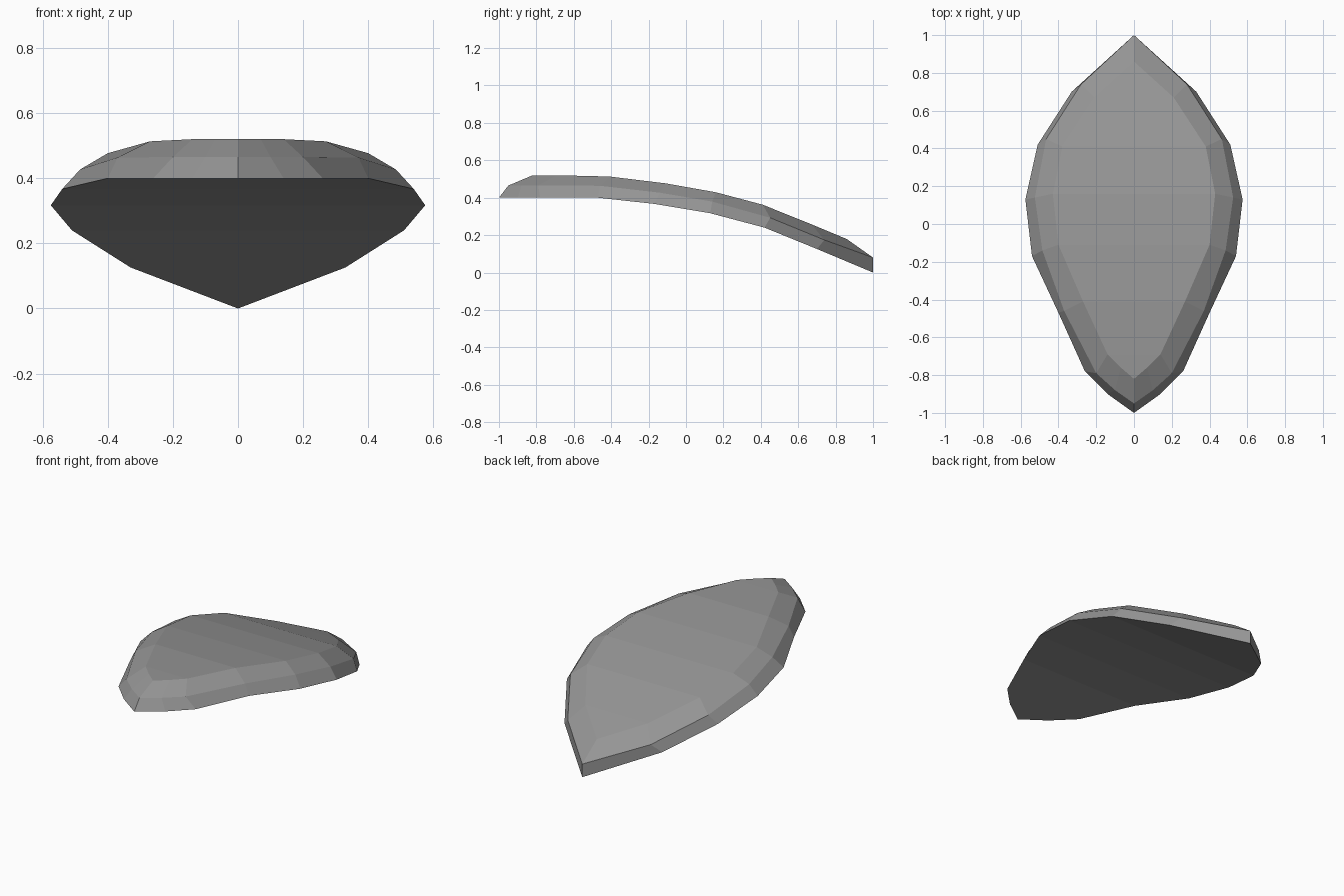
import bpy
import bmesh

default_cube = bpy.data.objects.get("Cube")
if default_cube:
    bpy.data.objects.remove(default_cube, do_unlink=True)

# Arched spine of the plate: height of the underside along its length
SPINE = [(-1.0, 0.4), (-0.47, 0.4), (-0.17, 0.367), (0.13, 0.317),
         (0.42, 0.24), (0.7, 0.126), (1.0, 0.0)]

# Half outlines (x, y) from front tip to back tip: base, bevel edge, top edge
BASE = [(0, -1), (0.14, -0.9), (0.26, -0.78), (0.4, -0.47), (0.54, -0.17),
        (0.575, 0.13), (0.51, 0.42), (0.33, 0.7), (0, 1)]
BEVEL = [(0, -0.95), (0.1, -0.88), (0.2, -0.79), (0.37, -0.46), (0.485, -0.14),
         (0.525, 0.14), (0.465, 0.45), (0.28, 0.74), (0, 1)]
TOP = [(0, -0.82), (0.07, -0.76), (0.14, -0.69), (0.27, -0.41), (0.4, -0.11),
       (0.43, 0.16), (0.38, 0.41), (0.21, 0.67), (0, 0.86)]


def spine_height(y):
    """Interpolate the underside height at a position along the plate."""
    for (y_a, z_a), (y_b, z_b) in zip(SPINE, SPINE[1:]):
        if y <= y_b:
            return z_a + (z_b - z_a) * (y - y_a) / (y_b - y_a)
    return SPINE[-1][1]


def add_ring(bm, half_outline, rise):
    """Make a mirrored closed ring of vertices lifted above the spine."""
    left_side = half_outline
    right_side = [(-x, y) for x, y in reversed(half_outline[1:-1])]
    return [bm.verts.new((x, y, spine_height(y) + rise))
            for x, y in left_side + right_side]


def bridge(bm, lower, upper):
    """Join two rings with a band of quads."""
    count = len(lower)
    for i in range(count):
        j = (i + 1) % count
        bm.faces.new((lower[i], lower[j], upper[j], upper[i]))


def cap(bm, ring):
    """Close a ring with strips running from side to side."""
    count = len(ring)
    half = count // 2
    for i in range(half):
        corners = [ring[i], ring[i + 1], ring[-i - 1], ring[-i % count]]
        bm.faces.new(list(dict.fromkeys(corners)))


# Grey material
grey = bpy.data.materials.new("stone grey")
grey.use_nodes = True
colour = (0.3, 0.3, 0.3, 1)
grey.diffuse_color = colour
grey.node_tree.nodes["Principled BSDF"].inputs["Base Color"].default_value = colour

# Plate: stepped bevelled rim, capped above and below
bm = bmesh.new()
base_ring = add_ring(bm, BASE, 0)
bevel_ring = add_ring(bm, BEVEL, 0.065)
top_ring = add_ring(bm, TOP, 0.12)
bevel_ring[len(BEVEL) - 1].co.z += 0.015
bridge(bm, base_ring, bevel_ring)
bridge(bm, bevel_ring, top_ring)
cap(bm, base_ring)
cap(bm, top_ring)
bmesh.ops.recalc_face_normals(bm, faces=bm.faces)

mesh = bpy.data.meshes.new("curved_plate")
bm.to_mesh(mesh)
bm.free()
mesh.materials.append(grey)
plate = bpy.data.objects.new("curved_plate", mesh)
bpy.context.collection.objects.link(plate)
